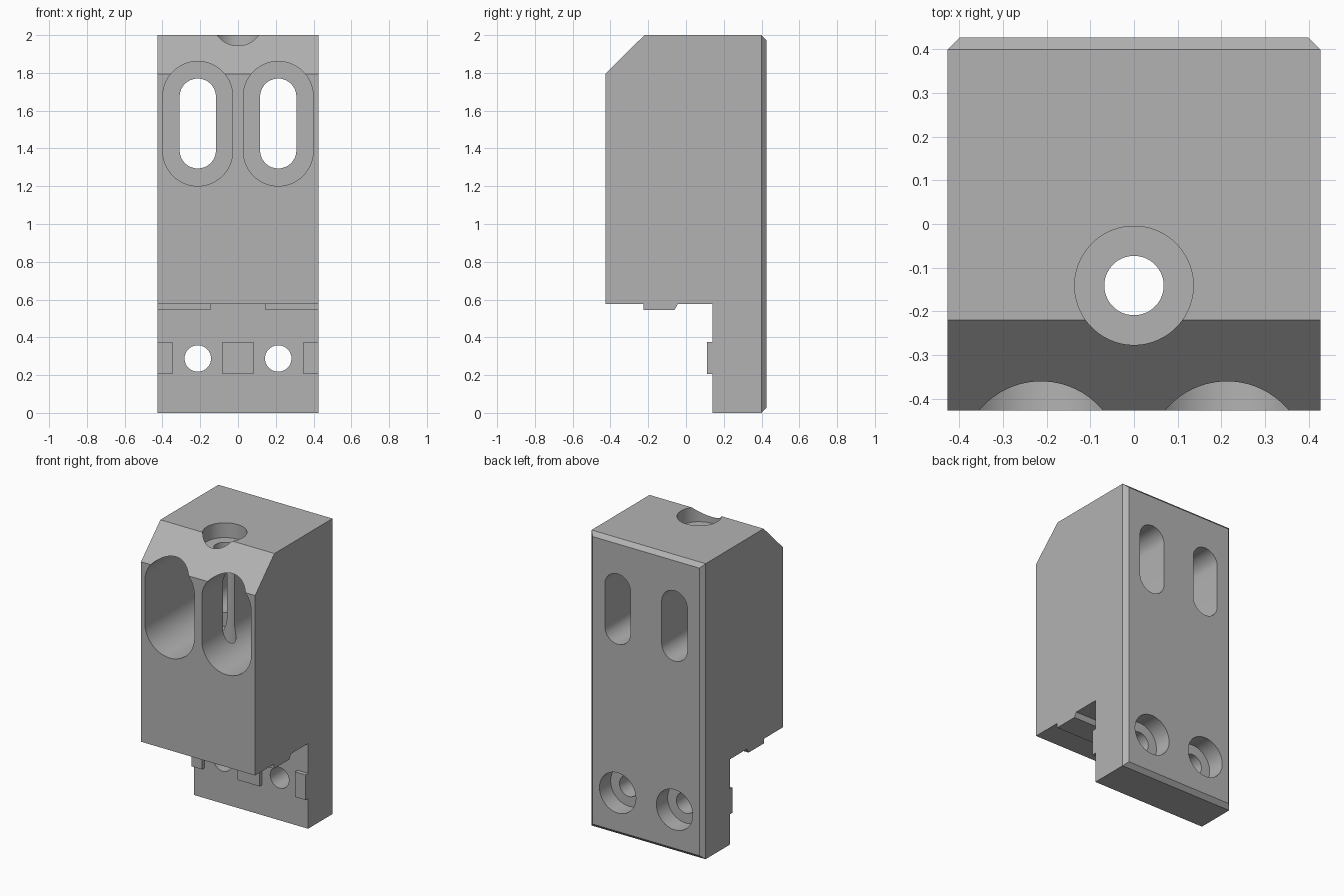
import bpy, bmesh
from math import sin, cos, pi, radians

if "Cube" in bpy.data.objects:
    bpy.data.objects.remove(bpy.data.objects["Cube"], do_unlink=True)

H = 0.427        # half width and half depth
EDGE = 0.027     # rear chamfer
STEP = 0.14      # front plane of the foot

grey = bpy.data.materials.new("machined grey")
grey.use_nodes = True
grey.diffuse_color = (0.45, 0.45, 0.45, 1)
grey.node_tree.nodes["Principled BSDF"].inputs["Base Color"].default_value = (0.45, 0.45, 0.45, 1)


def prism(name, outline, axis, lo, hi):
    """Extrude a 2D outline along an axis; x takes (y, z), y takes (x, z), z takes (x, y)."""
    place = {"x": lambda p, t: (t, p[0], p[1]),
             "y": lambda p, t: (p[0], t, p[1]),
             "z": lambda p, t: (p[0], p[1], t)}[axis]
    bm = bmesh.new()
    ends = [[bm.verts.new(place(p, t)) for p in outline] for t in (lo, hi)]
    bm.faces.new(ends[0])
    bm.faces.new(ends[1])
    n = len(outline)
    for i in range(n):
        j = (i + 1) % n
        bm.faces.new((ends[0][i], ends[0][j], ends[1][j], ends[1][i]))
    bmesh.ops.recalc_face_normals(bm, faces=bm.faces)
    mesh = bpy.data.meshes.new(name)
    bm.to_mesh(mesh)
    bm.free()
    mesh.materials.append(grey)
    ob = bpy.data.objects.new(name, mesh)
    bpy.context.collection.objects.link(ob)
    return ob


def rounded(u, v, r, half=0, n=64):
    """Circle, or an upright slot when half is the straight half length."""
    angles = [(i + 0.5) * 2 * pi / n for i in range(n)]
    return [(u + r * cos(a), v + r * sin(a) + (half if sin(a) > 0 else -half)) for a in angles]


def rect(a0, b0, a1, b1):
    return [(a0, b0), (a1, b0), (a1, b1), (a0, b1)]


def activate(ob):
    bpy.ops.object.select_all(action="DESELECT")
    ob.select_set(True)
    bpy.context.view_layer.objects.active = ob


# Main block: side profile with sloped top front and stepped foot
body = prism("mounting_block",
             [(-H, 0.577), (STEP, 0.577), (STEP, 0), (H, 0), (H, 2), (-0.22, 2), (-H, 1.795)],
             "x", -H, H)

# Chamfer around the rear face
bm = bmesh.new()
bm.from_mesh(body.data)
rear = [e for e in bm.edges if all(v.co.y > H - 0.001 for v in e.verts)]
bmesh.ops.bevel(bm, geom=rear, offset=EDGE, offset_type="OFFSET", segments=1, affect="EDGES")
bm.to_mesh(body.data)
bm.free()

# Cutters: slots with wide front pockets, foot screw holes, vertical screw hole
cutters = []
for x in (-0.213, 0.213):
    cutters += [
        prism("slot_pocket_cutter", rounded(x, 1.531, 0.185, 0.145), "y", -0.6, STEP),
        prism("slot_cutter", rounded(x, 1.532, 0.096, 0.142), "y", 0, 0.6),
        prism("foot_hole_cutter", rounded(x, 0.288, 0.07), "y", 0, 0.6),
        prism("foot_counterbore_cutter", rounded(x, 0.288, 0.136), "y", 0.307, 0.6),
    ]
cutters += [
    prism("top_hole_cutter", rounded(0, -0.141, 0.068), "z", 0.4, 2.2),
    prism("top_counterbore_cutter", rounded(0, -0.141, 0.136), "z", 1.9, 2.2),
]
activate(body)
for cutter in cutters:
    cutter.hide_render = True
    mod = body.modifiers.new("cut", "BOOLEAN")
    mod.operation = "DIFFERENCE"
    mod.solver = "EXACT"
    mod.object = cutter
    bpy.ops.object.modifier_apply(modifier=mod.name)
    bpy.data.objects.remove(cutter, do_unlink=True)
bpy.ops.object.shade_smooth_by_angle(angle=radians(30))

# Locating pads on the front of the foot
for name, x0, x1 in (("right_foot_pad", -H, -0.347),
                     ("middle_foot_pad", -0.082, 0.082),
                     ("left_foot_pad", 0.347, H)):
    prism(name, rect(0.112, 0.205, STEP, 0.375), "x", x0, x1)

# Ribs under the overhang, sloped at the rear
rib = [(-0.225, 0.577), (-0.225, 0.546), (-0.06, 0.546), (-0.043, 0.577)]
prism("right_under_rib", rib, "x", -H, -0.145)
prism("left_under_rib", rib, "x", 0.145, H)
